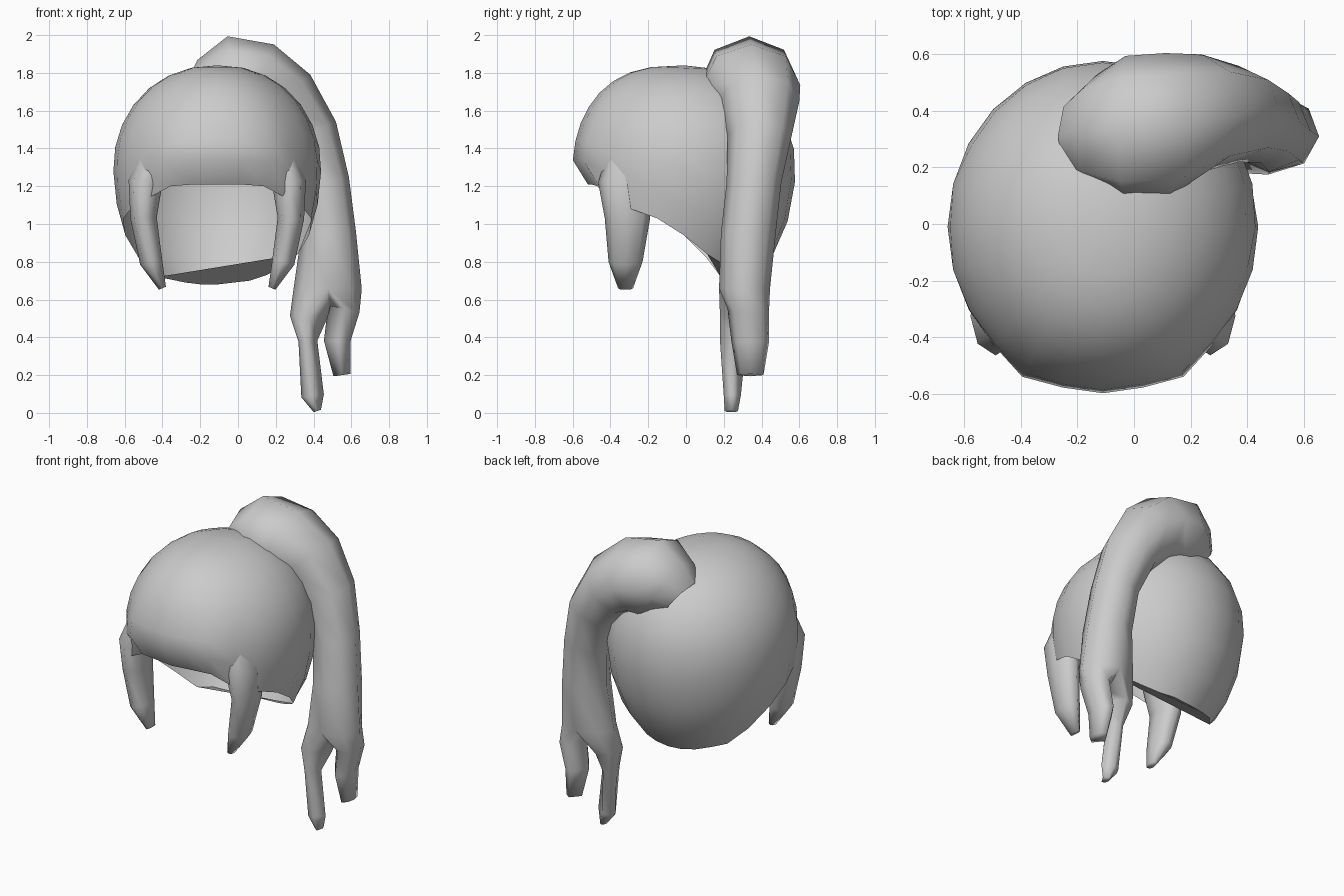
import bpy, bmesh
from math import sin, cos, asin, radians, pi
from mathutils import Vector

if "Cube" in bpy.data.objects:
    bpy.data.objects.remove(bpy.data.objects["Cube"])

CX, CY, CZ = -0.11, -0.01, 1.30      # middle of the head
ROUND = range(0, 360, 45)            # angles of an eight-sided ring


def finish(name, bm):
    bmesh.ops.recalc_face_normals(bm, faces=bm.faces)
    me = bpy.data.meshes.new(name)
    bm.to_mesh(me)
    bm.free()
    for p in me.polygons:
        p.use_smooth = True
    ob = bpy.data.objects.new(name, me)
    bpy.context.collection.objects.link(ob)
    return ob


def bridge(bm, a, b):
    n = len(a)
    for k in range(n):
        bm.faces.new((a[k], a[(k + 1) % n], b[(k + 1) % n], b[k]))


def make_loops(bm, rings, angles=ROUND):
    """Bridged rings; each ring is (x, y, z, half width in xz, half depth in y)."""
    pts = [Vector(r[:3]) for r in rings]
    loops = []
    for i, r in enumerate(rings):
        t = pts[min(i + 1, len(pts) - 1)] - pts[max(i - 1, 0)]
        u = Vector((-t.z, 0, t.x)).normalized()
        loops.append([bm.verts.new(pts[i] + u * r[3] * cos(radians(g))
                                   + Vector((0, r[4] * sin(radians(g)), 0)))
                      for g in angles])
    for a, b in zip(loops, loops[1:]):
        bridge(bm, a, b)
    return loops


def cap_point(a, phi):
    """Point on the head: a turns from the front, phi goes down from the crown."""
    front = max(0, cos(a))
    if phi <= pi / 2:
        r, z = sin(phi) ** (0.92 - 0.2 * front ** 2), CZ + 0.54 * cos(phi)
    else:
        r, z = sin(phi), CZ + 0.77 * cos(phi)
    return r * sin(a) * 0.55, -r * cos(a) * 0.59, z


# Open hair cap: fringe at the front, hem dropping towards the nape
right_hem = [1.21, 1.21, 1.20, 1.13, 1.08, 1.03, 0.94, 0.84, 0.78, 0.73, 0.70, 0.69, 0.68]
left_hem = [0.68, 0.69, 0.71, 0.72, 0.82, 0.94, 1.03, 1.08, 1.13, 1.20, 1.21]
hem = right_hem + left_hem
N, ROWS = len(hem), 9
bm = bmesh.new()
top = bm.verts.new((CX, CY, CZ + 0.54))
cols = []
for i, low in enumerate(hem):
    a = 2 * pi * i / N
    end = pi / 2 + asin((CZ - low) / 0.77)
    col = []
    for k in range(1, ROWS + 1):
        x, y, z = cap_point(a, end * k / ROWS)
        s = 0.87 if k == ROWS and low > 1.15 else 1         # fringe tucks inwards
        if i in (2, N - 2):                                 # raised fringe corners
            s *= 1 + 0.04 * sin(end * k / ROWS) ** 4
        col.append(bm.verts.new((CX + x * s, CY + y * s, z)))
    cols.append(col)
for i in range(N):
    a, b = cols[i], cols[(i + 1) % N]
    bm.faces.new((top, a[0], b[0]))
    for k in range(ROWS - 1):
        bm.faces.new((a[k], a[k + 1], b[k + 1], b[k]))
rim = [c[-1].co.copy() for c in cols]
finish("hair_cap", bm)

# Underside closing the nape, between the right ear and the left nape
bm = bmesh.new()
bm.faces.new([bm.verts.new(p) for p in rim[7:17]])
finish("nape_underside", bm)

# Locks framing the face, mirrored about the head, rooted inside the cap
lock = [(0.34, -0.31, 1.40, 0.06, 0.10), (0.38, -0.325, 1.22, 0.09, 0.14),
        (0.39, -0.31, 1.03, 0.07, 0.12), (0.35, -0.32, 0.80, 0.06, 0.09),
        (0.29, -0.32, 0.66, 0.02, 0.04)]
for side, s in (("left", -1), ("right", 1)):
    bm = bmesh.new()
    loops = make_loops(bm, [(CX + s * x, y, z, w, d) for x, y, z, w, d in lock])
    bm.faces.new(loops[-1])
    finish(side + "_face_lock", bm)

# Side ponytail arching from the back of the crown
bm = bmesh.new()
tail = make_loops(bm, [
    (-0.20, 0.31, 1.66, 0.12, 0.15), (-0.13, 0.33, 1.71, 0.18, 0.20),
    (-0.03, 0.335, 1.75, 0.245, 0.26), (0.11, 0.345, 1.735, 0.23, 0.26),
    (0.24, 0.39, 1.65, 0.20, 0.21), (0.37, 0.39, 1.47, 0.165, 0.17),
    (0.45, 0.36, 1.22, 0.14, 0.145), (0.48, 0.33, 0.95, 0.145, 0.145),
    (0.475, 0.31, 0.66, 0.18, 0.135)])
last = tail[-1]

# The ponytail splits into an outer and an inner end
middle = bm.verts.new((0.49, 0.30, 0.57))
outer = make_loops(bm, [
    (0.56, 0.33, 0.55, 0.085, 0.11), (0.525, 0.34, 0.38, 0.07, 0.10),
    (0.55, 0.34, 0.20, 0.045, 0.07)], (-90, -45, 0, 45, 90, 180))
inner = make_loops(bm, [
    (0.375, 0.28, 0.51, 0.10, 0.10), (0.37, 0.25, 0.38, 0.05, 0.07),
    (0.395, 0.245, 0.09, 0.06, 0.045), (0.42, 0.24, 0.01, 0.02, 0.035)],
    (90, 135, 180, 225, 270, 360))
bridge(bm, [last[6], last[7], last[0], last[1], last[2], middle], outer[0])
bridge(bm, [last[2], last[3], last[4], last[5], last[6], middle], inner[0])
bm.faces.new(outer[-1])
bm.faces.new(inner[-1])
finish("ponytail", bm)
